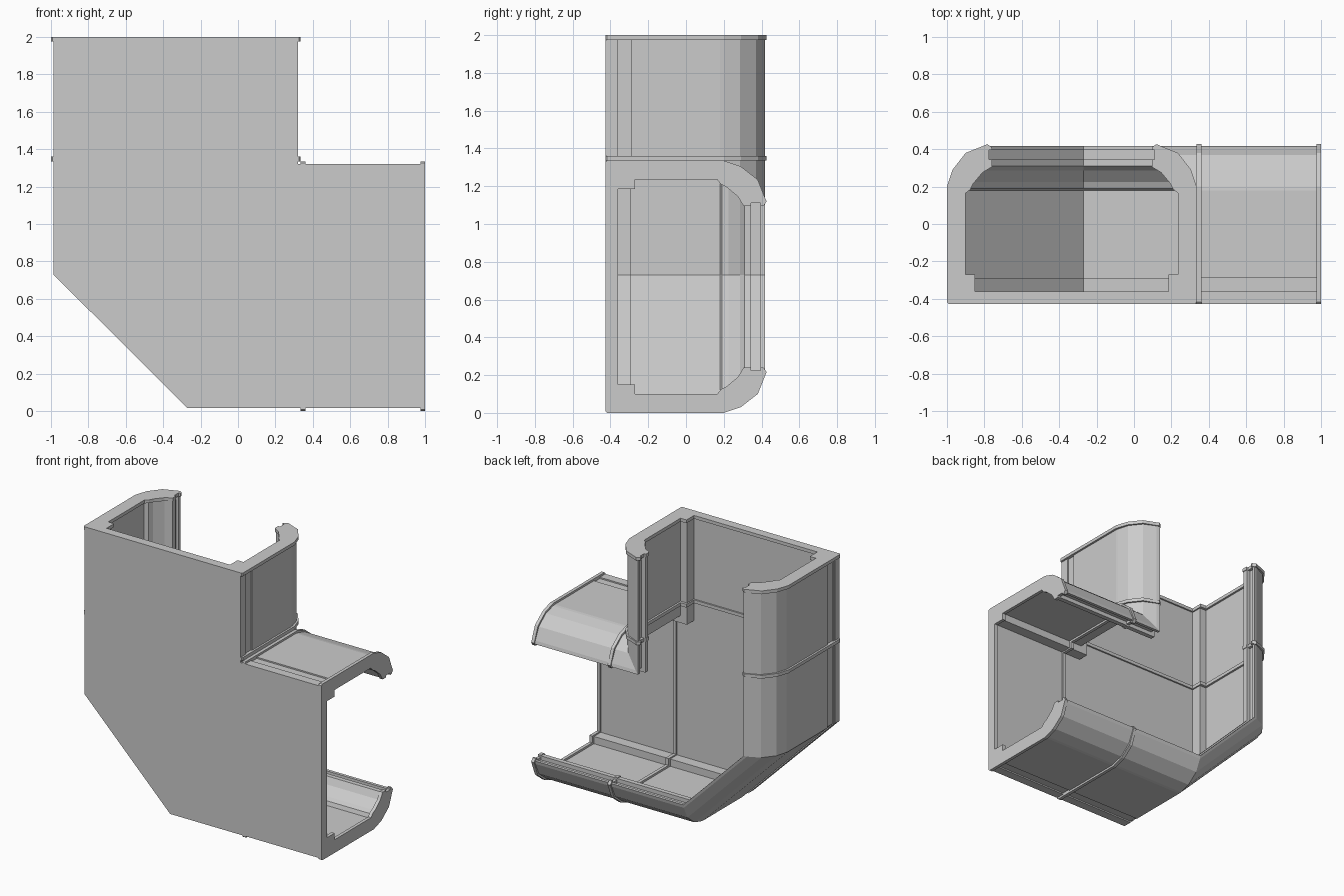
import bpy, bmesh

if "Cube" in bpy.data.objects:
    bpy.data.objects.remove(bpy.data.objects["Cube"])

FRONT, W = -0.427, 1.335     # front face y, width of each arm


def loft(name, loops):
    """Solid through matching closed loops of 3D points, capped at both ends."""
    bm = bmesh.new()
    rows = [[bm.verts.new(p) for p in loop] for loop in loops]
    n = len(rows[0])
    for a, b in zip(rows, rows[1:]):
        for i in range(n):
            j = (i + 1) % n
            bm.faces.new((a[i], a[j], b[j], b[i]))
    bm.faces.new(rows[0])
    bm.faces.new(rows[-1])
    bmesh.ops.recalc_face_normals(bm, faces=bm.faces)
    me = bpy.data.meshes.new(name)
    bm.to_mesh(me)
    bm.free()
    ob = bpy.data.objects.new(name, me)
    bpy.context.collection.objects.link(ob)
    return ob


def wall(name, profile, frames):
    """Sweep a (depth, y) profile; each frame gives its origin and depth direction in xz."""
    loft(name, [[(ox + d * dx, y, oz + d * dz) for d, y in profile]
                for (ox, oz), (dx, dz) in frames])


# Wall section: outer groove, faceted curve, hooked lip, inner corner post
wall_profile = [
    (.015, -.40), (.015, -.36), (.025, -.36), (.025, -.29), (.015, -.29),
    (.015, .18), (.018, .20), (.042, .285), (.11, .37), (.20, .412), (.225, .418),
    (.225, .395), (.205, .395), (.205, .345), (.235, .345), (.235, .31),
    (.185, .285), (.13, .225), (.115, .19), (.085, .18),
    (.085, -.29), (.14, -.29), (.14, -.40)]

# Outer wall: left side, diagonal, floor
wall("outer_wall", wall_profile, [
    ((-1, 1.99), (1, 0)), ((-1, .73), (1, 0)),
    ((-.27, 0), (0, 1)), ((.99, 0), (0, 1))])

# Inner wall: right side of the upper arm, top of the lower arm
wall("inner_wall", wall_profile, [
    ((.335, 1.99), (-1, 0)), ((.335, 1.335), (-1, -1)), ((.99, 1.335), (0, -1))])

# Flat front plate
outline = [(-.987, 2), (.32, 2), (.32, 1.32), (1, 1.32),
           (1, .015), (-.27, .015), (-.987, .73)]
loft("front_plate", [[(x, y, z) for x, z in outline] for y in (FRONT, -.372)])

# Raised rims: half section mirrored into an open ring
half = [
    (.008, FRONT), (0, FRONT + .01), (0, .20), (.03, .29), (.10, .38), (.20, .42),
    (.215, .427), (.24, .41), (.24, .395), (.225, .395), (.225, .345), (.24, .345),
    (.24, .305), (.19, .275), (.14, .215), (.125, .185), (.10, .165),
    (.10, -.27), (.15, -.27), (.15, -.36)]
ring = half + [(W - d, y) for d, y in reversed(half)]
for label, a, b in (("end", 1.975, 2.0), ("middle", 1.335, 1.36)):
    loft("upper_%s_rim" % label, [[(d - 1, y, z) for d, y in ring] for z in (a, b)])
    loft("lower_%s_rim" % label, [[(x - 1, y, d) for d, y in ring] for x in (a, b)])
